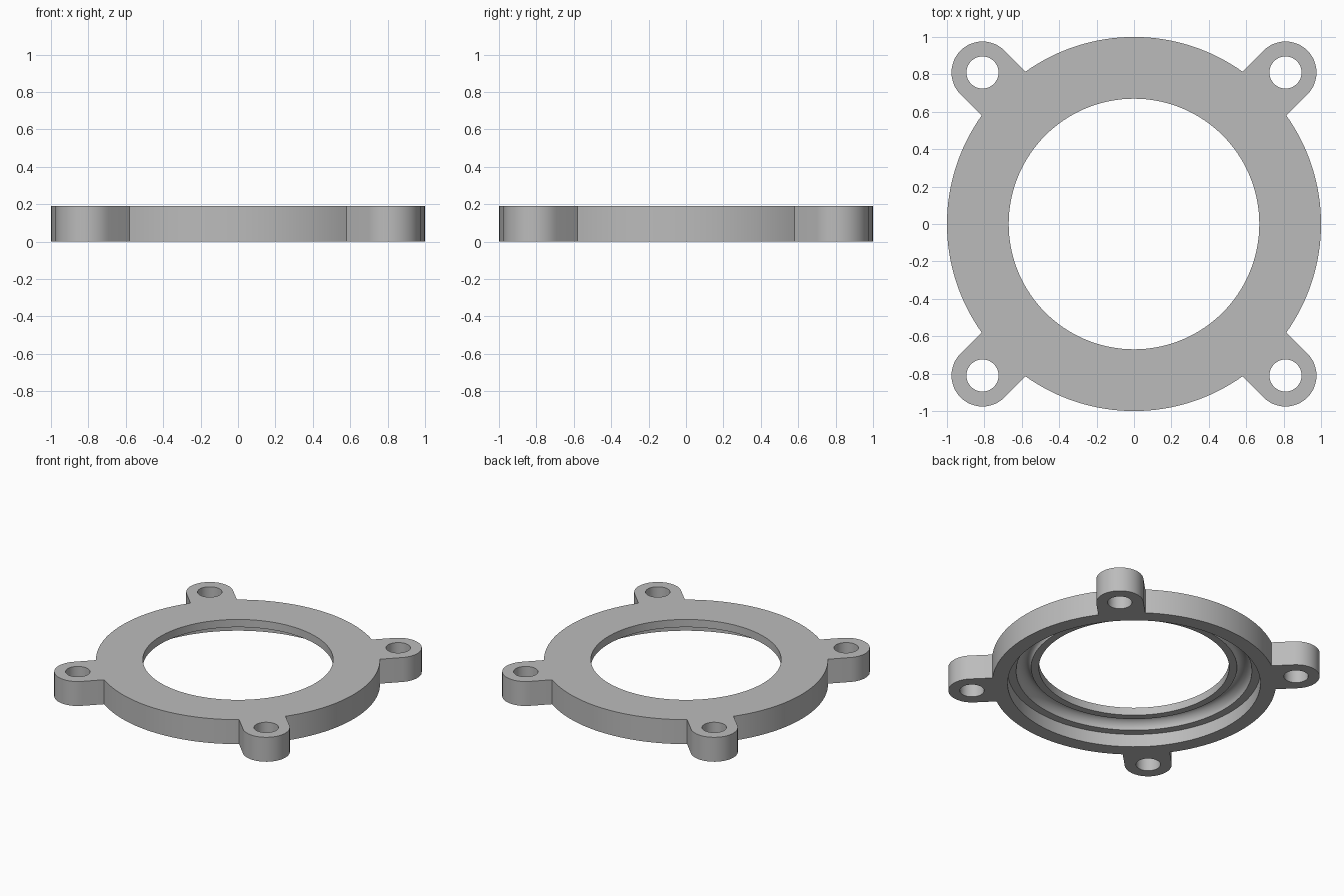
import bpy, bmesh, math
from mathutils import Vector

if "Cube" in bpy.data.objects:
    bpy.data.objects.remove(bpy.data.objects["Cube"])

H = 0.19                      # plate thickness
LUG, LUG_R, HOLE_R = 0.81, 0.166, 0.086

grey = bpy.data.materials.new("plain grey")
grey.diffuse_color = (0.5, 0.5, 0.5, 1)
grey.use_nodes = True
grey.node_tree.nodes["Principled BSDF"].inputs["Base Color"].default_value = grey.diffuse_color


def make(name, bm):
    bmesh.ops.recalc_face_normals(bm, faces=bm.faces)
    me = bpy.data.meshes.new(name)
    bm.to_mesh(me)
    bm.free()
    me.materials.append(grey)
    ob = bpy.data.objects.new(name, me)
    bpy.context.collection.objects.link(ob)
    return ob


def extrude(name, pts, z0, z1):
    bm = bmesh.new()
    face = bm.faces.new([bm.verts.new((x, y, z0)) for x, y in pts])
    new = bmesh.ops.extrude_face_region(bm, geom=[face])["geom"]
    bmesh.ops.translate(bm, vec=(0, 0, z1 - z0),
                        verts=[v for v in new if isinstance(v, bmesh.types.BMVert)])
    return make(name, bm)


def arc(cx, cy, r, a0, a1, n):
    return [(cx + r * math.cos(a0 + (a1 - a0) * i / n),
             cy + r * math.sin(a0 + (a1 - a0) * i / n)) for i in range(n + 1)]


def revolve(name, profile, steps):
    bm = bmesh.new()
    vs = [bm.verts.new((r, 0, z)) for r, z in profile]
    es = [bm.edges.new((a, b)) for a, b in zip(vs, vs[1:])]
    bmesh.ops.spin(bm, geom=vs + es, axis=(0, 0, 1), cent=(0, 0, 0),
                   angle=math.tau, steps=steps)
    bmesh.ops.remove_doubles(bm, verts=bm.verts, dist=1e-5)
    return make(name, bm)


# Outline: a disc with four straight-sided, round-ended lugs on the diagonals
neck = math.asin(LUG_R)
outline = []
for k in range(4):
    d = math.pi / 4 + k * math.pi / 2
    c = Vector((math.cos(d), math.sin(d))) * LUG * math.sqrt(2)
    outline += arc(0, 0, 1, d - math.pi / 2 + neck, d - neck, 32)
    outline += arc(c.x, c.y, LUG_R, d - math.pi / 2, d + math.pi / 2, 24)
plate = extrude("mounting_ring", outline, 0, H)

# Central opening, stepped recess and rounded groove on the underside
groove = [(0.7775 + 0.0525 * math.cos(t), 0.1 + 0.015 * (1 - math.cos(t)) + 0.05 * math.sin(t))
          for t in [math.pi * i / 10 for i in range(11)]]
profile = [(0, -0.1), (0.89, -0.1), (0.89, 0.1)] + groove + [(0.67, 0.13), (0.67, 0.3), (0, 0.3)]
cutters = [revolve("recess_cutter", profile, 128)]

# Bolt holes
for sx in (-1, 1):
    for sy in (-1, 1):
        cutters.append(extrude("bolt_hole_cutter",
                               arc(sx * LUG, sy * LUG, HOLE_R, 0, math.tau * 31 / 32, 31),
                               -0.1, 0.3))

bpy.context.view_layer.objects.active = plate
plate.select_set(True)
for c in cutters:
    c.hide_render = True
    m = plate.modifiers.new("cut", 'BOOLEAN')
    m.operation, m.solver, m.object = 'DIFFERENCE', 'EXACT', c
    bpy.ops.object.modifier_apply(modifier=m.name)
    bpy.data.objects.remove(c)

bpy.ops.object.shade_smooth_by_angle(angle=math.radians(30))
